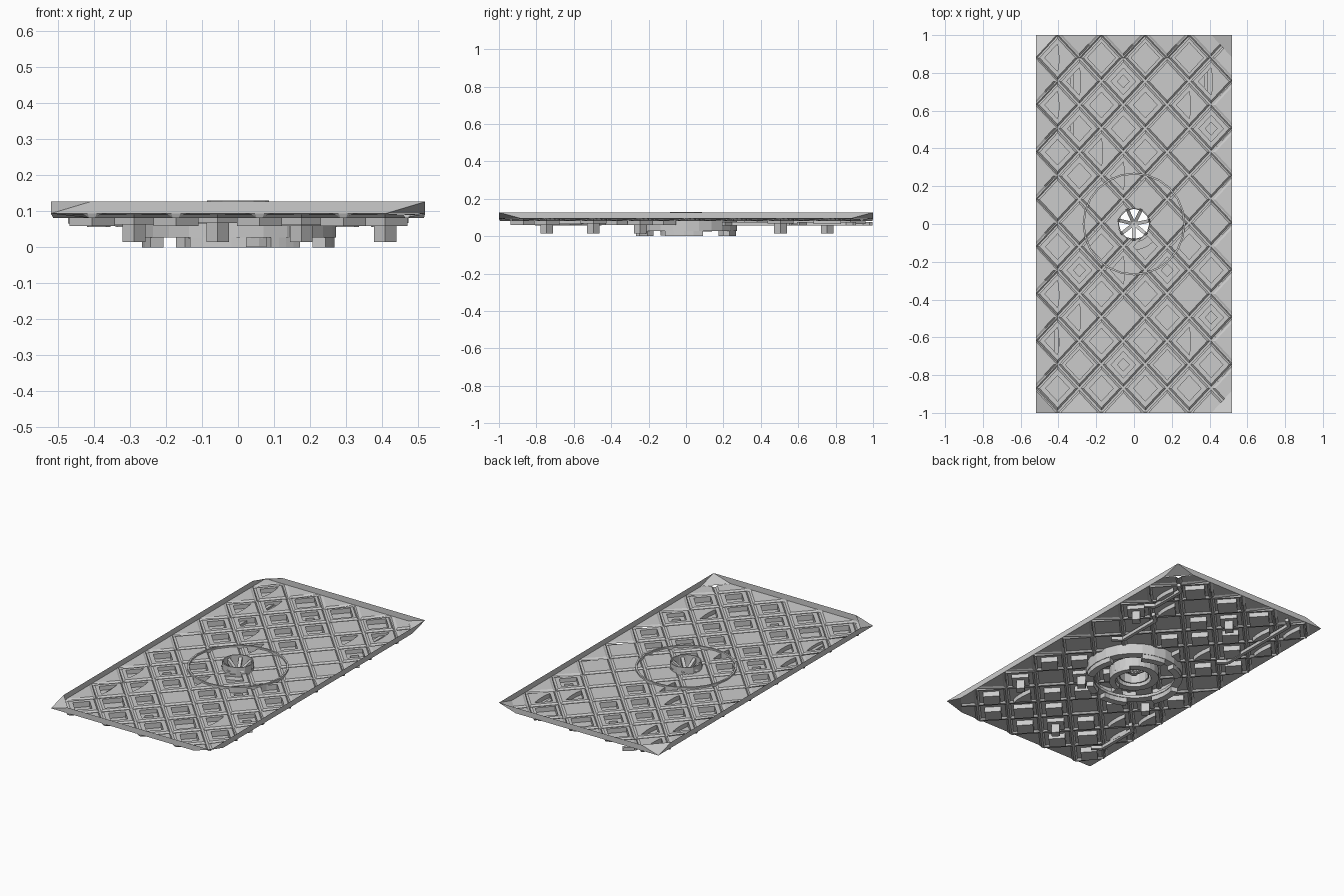
import bpy, bmesh, math
from mathutils import Vector

if "Cube" in bpy.data.objects:
    bpy.data.objects.remove(bpy.data.objects["Cube"])

RIM, EDGE = 0.127, 0.094       # top of rim, border height of floor
X, Y = 0.52, 1.0


def finish(bm, name):
    me = bpy.data.meshes.new(name)
    bm.to_mesh(me)
    bm.free()
    ob = bpy.data.objects.new(name, me)
    bpy.context.collection.objects.link(ob)
    return ob


def lathe(name, profile, segs=24, start=0.0, sweep=2 * math.pi):
    """Closed (r, z) profile swept round z; partial sweeps get end caps."""
    bm = bmesh.new()
    full = sweep > 6.28
    n = segs if full else segs + 1
    rings = []
    for i in range(n):
        a = start + sweep * i / segs
        rings.append([bm.verts.new((r * math.cos(a), r * math.sin(a), z)) for r, z in profile])
    k = len(profile)
    for i in range(segs):
        a, b = rings[i], rings[(i + 1) % n]
        for j in range(k):
            bm.faces.new((a[j], b[j], b[(j + 1) % k], a[(j + 1) % k]))
    if not full:
        bm.faces.new(rings[0][::-1])
        bm.faces.new(rings[-1])
    bmesh.ops.recalc_face_normals(bm, faces=bm.faces)
    return finish(bm, name)


def tube(name, r0, r1, z0, z1, **kw):
    return lathe(name, [(r0, z0), (r1, z0), (r1, z1), (r0, z1)], **kw)


def box(name, a, b, width, height):
    """Bar running from point a to point b."""
    a, b = Vector(a), Vector(b)
    d = b - a
    bm = bmesh.new()
    bmesh.ops.create_cube(bm, size=1)
    for v in bm.verts:
        v.co = (v.co.x * d.length, v.co.y * width, v.co.z * height)
    ob = finish(bm, name)
    ob.location = (a + b) / 2
    ob.rotation_euler = (0, -math.asin(d.z / d.length), math.atan2(d.y, d.x))
    return ob


# Quilted floor: diamond cells with grooves and stepped pockets
# b/m: pocket, s: pocket with deep shaft, c: clipped pocket, .: plain
rows = ["cbbb", "cs.c", "cmmc", "mm.s", "mcm.", "mc..", "....", "....",
        "mmmm", "scsm", "cmm.", "c.ms", "cmmc", "bsbm", "mmmm"]
base = [(1, .082), (.93, .082), (.82, .091)]
pockets = {".": [], "b": [(.64, .091), (.64, .064)], "m": [(.54, .091), (.54, .06)],
           "c": [(.58, .091), (.58, .066)],
           "s": [(.56, .091), (.56, .068), (.27, .068), (.27, .015)]}
bm = bmesh.new()
for r in range(-1, 18):
    for i in range(-1, 5):
        cx = -0.405 + 0.2325 * i + (0.116 if r % 2 else 0)
        cy = 0.88 - 0.125 * r
        kind = rows[r][i] if 0 <= r < 15 and 0 <= i < 4 else "."
        prev = None
        for n, (s, z) in enumerate(base + pockets[kind]):
            pts = [(s, 0), (0, s), (-s, 0), (0, -s), (s / 2, -s / 2)]
            if kind == "c" and n > 2:          # cut one corner off
                pts = [(.1 * s, -.1 * s + s * .3), (0, s), (-s, 0), (0, -s), (.1 * s, -.4 * s)]
            ring = [bm.verts.new((cx + p * .11625, cy + q * .125, z)) for p, q in pts]
            if prev:
                for j in range(5):
                    k = (j + 1) % 5
                    bm.faces.new((prev[j], prev[k], ring[k], ring[j]))
            prev = ring
        bm.faces.new(prev)
bmesh.ops.remove_doubles(bm, verts=bm.verts, dist=0.002)


# Trim floor to the panel outline, with the two right corners cut off
def trim(co, no):
    bmesh.ops.bisect_plane(bm, geom=bm.verts[:] + bm.edges[:] + bm.faces[:], dist=1e-5,
                           plane_co=co, plane_no=no, clear_outer=True)


trim((X, 0, 0), (1, 0, 0))
trim((-X, 0, 0), (-1, 0, 0))
for s in (1, -1):
    trim((0, s * Y, 0), (0, s, 0))
    trim((.41, s * Y, 0), (.12, .11 * s, 0))
for v in bm.verts:
    if abs(v.co.x) > X - .001 or abs(v.co.y) > Y - .001:
        v.co.z = EDGE

# Round hole for the hub
for i in range(12):
    a = math.tau * i / 12
    no = Vector((math.cos(a), math.sin(a), 0))
    near = [f for f in bm.faces if f.calc_center_median().xy.length < 0.3]
    geom = set(near)
    for f in near:
        geom.update(f.edges)
        geom.update(f.verts)
    bmesh.ops.bisect_plane(bm, geom=list(geom), dist=1e-5, plane_co=no * 0.083, plane_no=no)
hole = [f for f in bm.faces if f.calc_center_median().xy.length < 0.082]
bmesh.ops.delete(bm, geom=hole, context='FACES')
finish(bm, "quilted_floor")

# Rim walls with triangular corners
bm = bmesh.new()


def face(*pts):
    bm.faces.new([bm.verts.new(p) for p in pts])


for s in (1, -1):
    face((-.41, s * Y, RIM), (-X, s * Y, EDGE), (.41, s * Y, EDGE), (X, s * Y, RIM))
    face((-X, s * .88, RIM), (-.41, s * Y, RIM), (-X, s * Y, EDGE))
    face((X, s * .88, EDGE), (.41, s * Y, EDGE), (X, s * Y, RIM))
face((X, -Y, RIM), (X, -.88, EDGE), (X, .88, EDGE), (X, Y, RIM))
face((-X, -.88, RIM), (-X, -Y, EDGE), (-X, Y, EDGE), (-X, .88, RIM))
bmesh.ops.remove_doubles(bm, verts=bm.verts, dist=1e-4)
bmesh.ops.recalc_face_normals(bm, faces=bm.faces)
finish(bm, "rim_walls")

# Large ring collar below the floor with hanging teeth
tube("outer_ring", .262, .272, .028, .1)
tube("outer_flange", .225, .272, .028, .045)
for n, (a, w) in enumerate([(-25, 45), (60, 30), (105, 25), (165, 40), (240, 35), (290, 20)]):
    tube(f"ring_tooth_{n}", .228, .268, 0, .03, segs=4,
         start=math.radians(a), sweep=math.radians(w))

# Inner collar
tube("inner_ring", .095, .138, .025, .08)
tube("inner_ring_lip", .105, .138, .003, .026, segs=8, start=math.radians(-80), sweep=math.radians(120))

# Spoked hub
tube("hub_wall", .08, .086, .04, .13, segs=12)
tube("hub_core", .004, .02, .05, .075, segs=8)
for i in range(7):
    a = math.tau * i / 7 + .2
    c, s = math.cos(a), math.sin(a)
    box(f"hub_spoke_{i}", (.015 * c, .015 * s, .065), (.082 * c, .082 * s, .11), .018, .02)

# Conduits under the floor, turned in at both ends
for n, (x, y0, y1) in enumerate([(-.33, .42, .95), (.38, .64, .86), (.28, .24, .52), (-.41, -.76, -.5)]):
    z = .066
    box(f"conduit_{n}", (x, y0, z), (x, y1, z), .02, .02)
    box(f"conduit_end_{n}", (x, y1, z), (x + .05, y1 + .04, z), .02, .02)
    box(f"conduit_start_{n}", (x, y0, z), (x + .05, y0 - .04, z), .02, .02)
